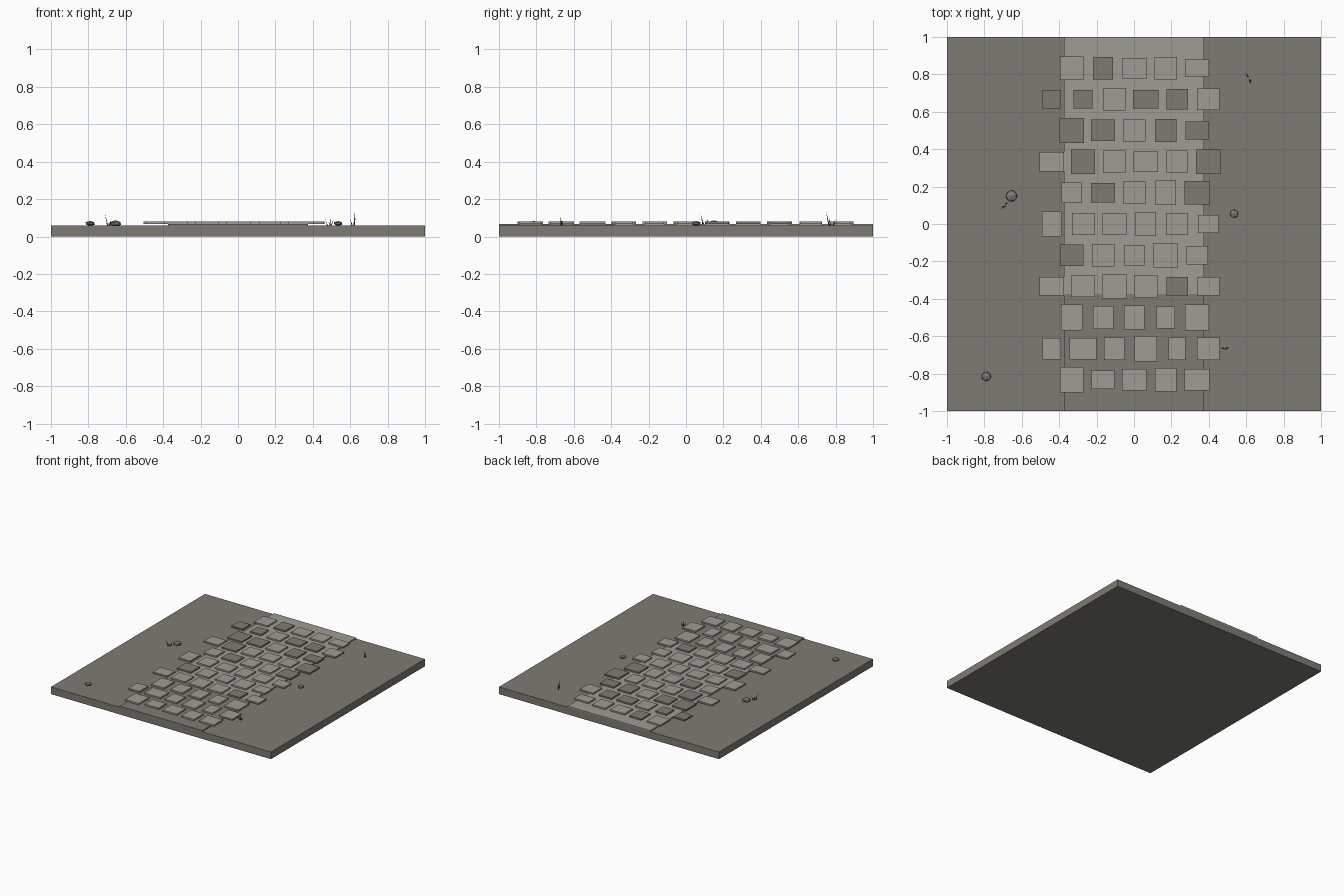
import bpy, bmesh, math, random
from mathutils import Vector, Matrix

if "Cube" in bpy.data.objects:
    bpy.data.objects.remove(bpy.data.objects["Cube"])

random.seed(4)


def material(name, rgb):
    m = bpy.data.materials.new(name)
    m.diffuse_color = (*rgb, 1)
    m.use_nodes = True
    m.node_tree.nodes["Principled BSDF"].inputs["Base Color"].default_value = m.diffuse_color
    return m


DARK = material("dark stone", (0.212, 0.198, 0.171))
LIGHT = material("light stone", (0.352, 0.332, 0.296))
GRASS = material("dry grass", (0.075, 0.078, 0.055))


def finish(bm, name, mats):
    mesh = bpy.data.meshes.new(name)
    bm.to_mesh(mesh)
    bm.free()
    for m in mats:
        mesh.materials.append(m)
    obj = bpy.data.objects.new(name, mesh)
    bpy.context.collection.objects.link(obj)
    return obj


def box(bm, x0, x1, y0, y1, z0, z1):
    mat = Matrix.Translation(((x0 + x1) / 2, (y0 + y1) / 2, (z0 + z1) / 2))
    mat = mat @ Matrix.Diagonal((x1 - x0, y1 - y0, z1 - z0, 1))
    return bmesh.ops.create_cube(bm, size=1, matrix=mat)["verts"]


# Ground slab
bm = bmesh.new()
box(bm, -1, 1, -1, 1, 0, 0.059)
finish(bm, "ground_slab", [DARK])

# Raised path bed, dark at the front end and light behind
PATH_TOP, SPLIT = 0.068, -0.375
bm = bmesh.new()
box(bm, -0.375, 0.375, -1, 1, 0.059, PATH_TOP)
bmesh.ops.bisect_plane(bm, geom=bm.verts[:] + bm.edges[:] + bm.faces[:],
                       plane_co=(0, SPLIT, 0), plane_no=(0, 1, 0))
for f in bm.faces:
    f.material_index = int(f.calc_center_median().y > SPLIT)
finish(bm, "path_bed", [DARK, LIGHT])

# Paving stones: staggered rows of 5 and 6, sizes in hundredths
WIDTHS = [(12.5, 12.5, 13, 11.5, 13.5), (10, 14.5, 11, 12, 9, 12),
          (11.5, 11, 11, 10, 13), (13, 13, 13, 12.5, 11.5, 12),
          (12.5, 12, 11, 13, 11.5), (10.5, 12, 13, 11, 12, 11),
          (11, 13, 12, 11, 13.5), (13, 13, 12, 13, 11, 13),
          (13, 13, 12, 11.5, 12.5), (10, 10, 12, 13.5, 11.5, 12),
          (12.5, 10.5, 13, 12, 13)]
DEPTHS = [(13.5, 10, 11.5, 12.5, 11.5), (11.5, 11.5, 12, 13.5, 12, 12),
          (14, 12.5, 13, 12, 14), (10, 11.5, 13, 12, 10, 10),
          (11.5, 12, 11, 13, 10), (13.5, 12, 11, 13, 12, 9.5),
          (11, 10.5, 12, 13, 12.5), (10.5, 13, 12, 11, 12, 13),
          (13.5, 11.5, 12, 12.5, 9.5), (10, 10, 12, 10, 11, 11.5),
          (12.5, 12, 11, 12, 9)]
DARK_COLS = {3: (4,), 4: (0,), 6: (1, 4), 7: (1, 5), 8: (0, 1, 3, 4),
             9: (0, 1, 3, 4), 10: (1,)}
bm = bmesh.new()
for r, (ws, ds) in enumerate(zip(WIDTHS, DEPTHS)):
    y = (r - 5) / 6
    start = -0.44 if r % 2 else -0.333
    for c, (w, d) in enumerate(zip(ws, ds)):
        x, hw, hd = start + c * 0.1675, w / 200, d / 200
        verts = box(bm, x - hw, x + hw, y - hd, y + hd, PATH_TOP, 0.08)
        for f in {f for v in verts for f in v.link_faces}:
            f.material_index = int(c not in DARK_COLS.get(r, ()))
finish(bm, "paving_stones", [DARK, LIGHT])

# Loose pebbles, faceted and squashed
for i, (x, y, rad, h) in enumerate([(-0.655, 0.15, 0.034, 0.017),
                                    (0.535, 0.055, 0.025, 0.014),
                                    (-0.79, -0.815, 0.028, 0.014)]):
    bm = bmesh.new()
    mat = Matrix.Translation((x, y, 0.07)) @ Matrix.Diagonal((rad, rad, h, 1))
    mat = mat @ Matrix.Rotation(math.radians(30), 4, "Z")
    bmesh.ops.create_icosphere(bm, subdivisions=1, radius=1, matrix=mat)
    finish(bm, f"pebble_{i + 1}", [DARK])

# Grass tufts: thin pointed blades from base to tip
TUFTS = [(-0.69, 0.10, [(-0.02, -0.02, 0.065), (0.012, 0.015, 0.04), (0.0, -0.01, 0.03)]),
         (0.485, -0.665, [(0.01, -0.005, 0.05), (-0.018, 0.0, 0.035), (0.025, 0.005, 0.035)]),
         (0.615, 0.775, [(0.01, -0.025, 0.08), (-0.015, 0.03, 0.04), (0.012, -0.01, 0.045)])]
for i, (x, y, tips) in enumerate(TUFTS):
    bm = bmesh.new()
    for tip in tips:
        base = Vector((x + tip[0] * 0.4, y + tip[1] * 0.4, 0.058))
        top = base + Vector((tip[0] * 0.7, tip[1] * 0.7, tip[2]))
        ring = [bm.verts.new(base + Vector((0.004 * math.cos(a), 0.004 * math.sin(a), 0)))
                for a in (0, 2.094, 4.189)]
        peak = bm.verts.new(top)
        bm.faces.new(ring[::-1])
        for k in range(3):
            bm.faces.new((ring[k], ring[(k + 1) % 3], peak))
    finish(bm, f"grass_tuft_{i + 1}", [GRASS])
